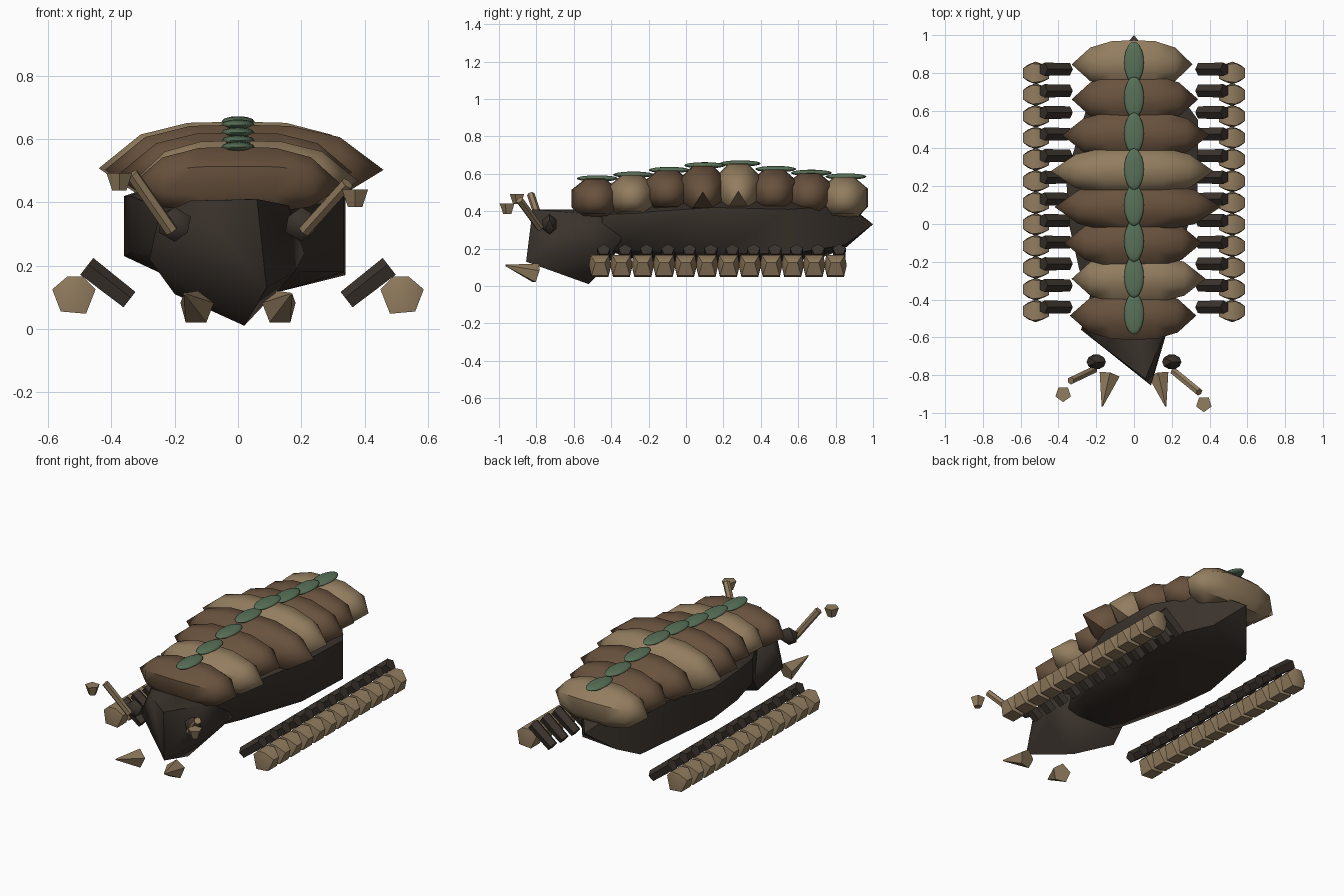
import bpy, bmesh, math
from mathutils import Vector

cube = bpy.data.objects.get("Cube")
if cube:
    bpy.data.objects.remove(cube, do_unlink=True)


def material(name, r, g, b):
    m = bpy.data.materials.new(name)
    m.use_nodes = True
    m.diffuse_color = (r, g, b, 1)
    bsdf = next(n for n in m.node_tree.nodes if n.type == 'BSDF_PRINCIPLED')
    bsdf.inputs["Base Color"].default_value = (r, g, b, 1)
    bsdf.inputs["Roughness"].default_value = 0.8
    return m


DARK = material("dark_hide", 0.042, 0.032, 0.025)
BROWN = material("brown_shell", 0.14, 0.084, 0.047)
TAN = material("tan_shell", 0.29, 0.205, 0.115)
GREEN = material("green_spine", 0.098, 0.165, 0.098)


def finish(name, bm, mat, angle):
    bmesh.ops.recalc_face_normals(bm, faces=bm.faces[:])
    mesh = bpy.data.meshes.new(name)
    bm.to_mesh(mesh)
    bm.free()
    mesh.materials.append(mat)
    ob = bpy.data.objects.new(name, mesh)
    bpy.context.collection.objects.link(ob)
    bpy.ops.object.select_all(action='DESELECT')
    ob.select_set(True)
    bpy.context.view_layer.objects.active = ob
    bpy.ops.object.shade_smooth_by_angle(angle=math.radians(angle))


def hull(name, points, mat, angle=60):
    bm = bmesh.new()
    for p in points:
        bm.verts.new(p)
    bmesh.ops.convex_hull(bm, input=bm.verts[:])
    loose = [v for v in bm.verts if not v.link_faces]
    bmesh.ops.delete(bm, geom=loose, context='VERTS')
    finish(name, bm, mat, angle)


def blob(name, center, size, mat, level=1):
    bm = bmesh.new()
    bmesh.ops.create_icosphere(bm, subdivisions=level, radius=1)
    bmesh.ops.scale(bm, vec=size, verts=bm.verts[:])
    bmesh.ops.translate(bm, vec=center, verts=bm.verts[:])
    finish(name, bm, mat, 45)


def rod(name, a, b, r1, r2, mat, sides=6):
    a, b = Vector(a), Vector(b)
    bm = bmesh.new()
    bmesh.ops.create_cone(bm, cap_ends=True, segments=sides, radius1=r1, radius2=r2,
                          depth=(b - a).length)
    turn = (b - a).to_track_quat('Z', 'Y').to_matrix()
    bmesh.ops.rotate(bm, matrix=turn, cent=(0, 0, 0), verts=bm.verts[:])
    bmesh.ops.translate(bm, vec=(a + b) / 2, verts=bm.verts[:])
    finish(name, bm, mat, 40)


# Body: uneven flank corners (x, y, lower z, upper z), belly, back ridge and tail point
flanks = [(0.34, 0.55, 0.17, 0.41), (0.335, 0.15, 0.18, 0.42), (0.2, -0.24, 0.18, 0.4),
          (0.12, 0.85, 0.22, 0.43), (-0.12, 0.86, 0.21, 0.44), (-0.21, 0.75, 0.16, 0.45),
          (-0.36, 0.25, 0.23, 0.42), (-0.34, -0.02, 0.24, 0.42), (-0.29, -0.24, 0.25, 0.4),
          (0.15, -0.45, 0.2, 0.38), (-0.18, -0.45, 0.2, 0.38)]
body = [(x, y, z) for x, y, low, high in flanks for z in (low, high)]
body += [(-0.08, 0.0, 0.1), (0.14, 0.2, 0.12), (0, 0.55, 0.13), (0, -0.3, 0.15),
         (0, -0.35, 0.45), (0, 0.1, 0.54), (0, 0.6, 0.52), (0, 1.0, 0.33)]
hull("body", body, DARK)

# Head: faceted wedge with its point turned slightly to one side
hull("head", [(0.09, -0.855, 0.13), (0.06, -0.82, 0.41), (-0.15, -0.66, 0.405),
              (-0.28, -0.56, 0.22), (-0.25, -0.5, 0.36), (0.16, -0.58, 0.39),
              (0.18, -0.55, 0.18), (0.02, -0.52, 0.01), (-0.2, -0.42, 0.11),
              (0.21, -0.35, 0.24), (-0.22, -0.33, 0.25), (0, -0.33, 0.41)], DARK)

# Shell plates with a spine bead on each: y, x min, x max, bottom, top, colour
plates = [(-0.485, -0.34, 0.33, 0.37, 0.575, BROWN), (-0.29, -0.33, 0.38, 0.38, 0.595, TAN),
          (-0.1, -0.37, 0.36, 0.41, 0.62, BROWN), (0.09, -0.42, 0.46, 0.4, 0.645, BROWN),
          (0.28, -0.44, 0.42, 0.4, 0.655, TAN), (0.47, -0.38, 0.4, 0.4, 0.625, BROWN),
          (0.66, -0.33, 0.34, 0.39, 0.605, BROWN), (0.845, -0.33, 0.31, 0.37, 0.585, TAN)]
# Taper along x: position, depth, rise above and drop below the middle
taper = [(0, 1, 1, 1), (0.36, 0.96, 0.97, 1), (0.7, 0.7, 0.68, 0.85)]
ring = [(1, -0.5), (1, 0.4), (0.4, 1), (0.6, -1)]
for i, (y, x0, x1, zb, zt, mat) in enumerate(plates):
    mid, half = (zb + zt) / 2, (zt - zb) / 2
    pts = [(x0, y, mid - 0.02), (x1, y, mid - 0.02)]
    pts += [(f * end, y + s * 0.128 * deep * u, mid + half * v * (rise if v > 0 else drop))
            for f, deep, rise, drop in taper for end in (x0, x1)
            for u, v in ring for s in (-1, 1)]
    hull(f"shell_plate_{i + 1}", pts, mat, 45)
    blob(f"spine_bead_{i + 1}", (0, y + 0.01, zt), (0.052, 0.11, 0.017), GREEN, 3)

# Legs and feet, mirrored
foot = [(0.45, 0.125, 0.03), (0.49, 0.165, 0.045), (0.54, 0.165, 0.05),
        (0.587, 0.125, 0.025), (0.56, 0.055, 0.045), (0.48, 0.048, 0.045), (0.52, 0.11, 0.06)]
for s, side in ((1, "left"), (-1, "right")):
    for i in range(12):
        y = -0.44 + i * 0.1145
        rod(f"{side}_leg_{i + 1}", (s * 0.345, y, 0.09), (s * 0.48, y, 0.195),
            0.034, 0.037, DARK, 5)
        hull(f"{side}_foot_{i + 1}",
             [(s * x, y - 0.02 + t * d, z) for x, z, d in foot for t in (-1, 1)], TAN)

    # Eye and mandible
    blob(f"{side}_eye", (s * 0.2, -0.73, 0.33), (0.057, 0.045, 0.055), DARK)
    rod(f"{side}_mandible", (s * 0.13, -0.8, 0.065), (s * 0.168, -0.965, 0.11),
        0.057, 0.004, TAN, 5)

# Antennae, posed unevenly, with flared tips
for side, base, end, tip in (
        ("left", (0.21, -0.78, 0.31), (0.345, -0.89, 0.46), (0.37, -0.953, 0.415)),
        ("right", (-0.21, -0.77, 0.31), (-0.335, -0.83, 0.49), (-0.375, -0.9, 0.468))):
    rod(f"{side}_antenna", base, end, 0.021, 0.021, TAN)
    low, high = Vector(tip), Vector(tip)
    low.z -= 0.03
    high.z += 0.025
    rod(f"{side}_antenna_tip", low, high, 0.024, 0.043, TAN, 5)
